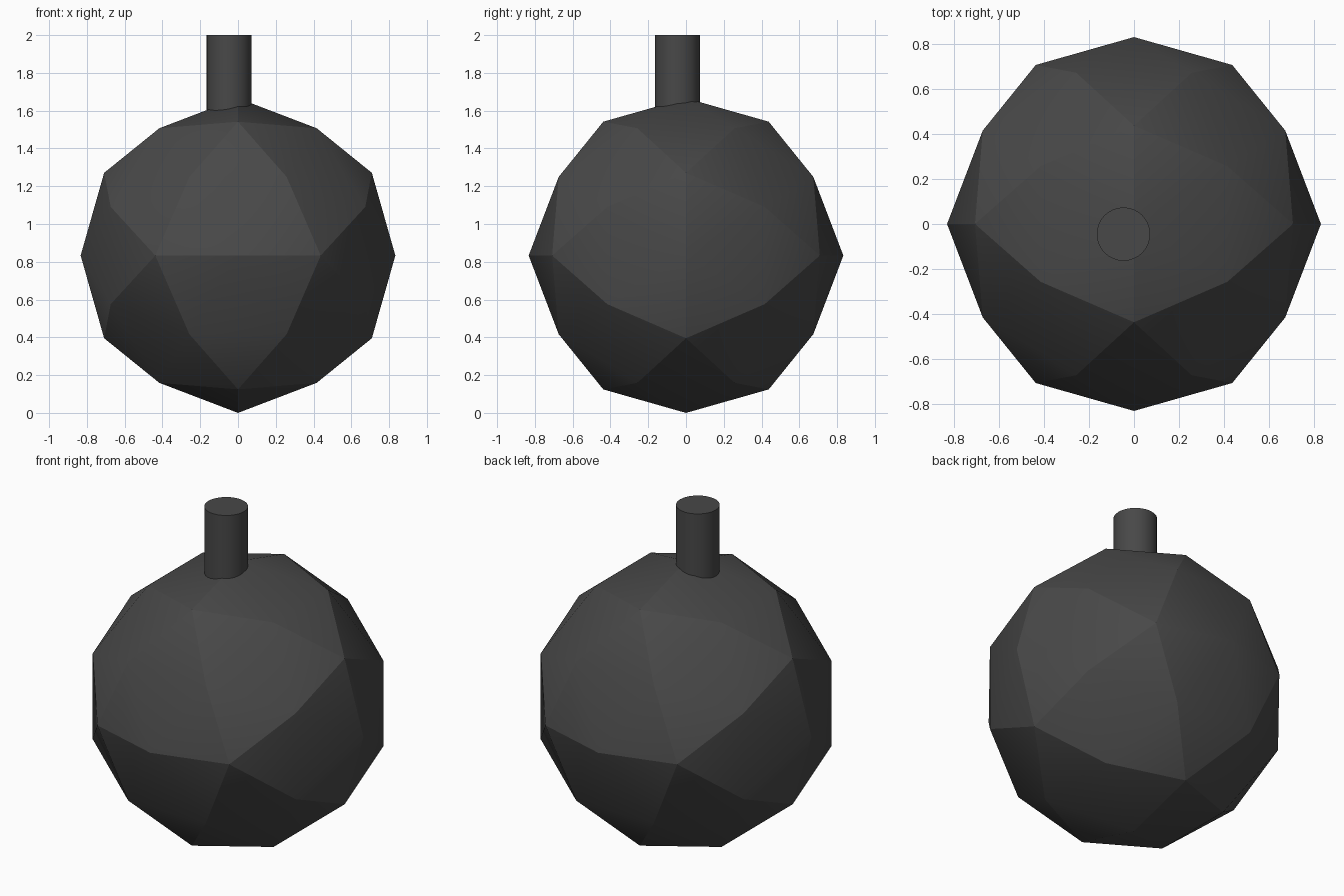
import bpy, bmesh, math
from mathutils import Vector

if "Cube" in bpy.data.objects:
    bpy.data.objects.remove(bpy.data.objects["Cube"])

R = 0.833

# Dark shared material
mat = bpy.data.materials.new("dark_shell")
mat.diffuse_color = (0.065, 0.065, 0.065, 1)
mat.use_nodes = True
mat.node_tree.nodes["Principled BSDF"].inputs["Base Color"].default_value = mat.diffuse_color


def finish(obj, angle):
    obj.data.materials.append(mat)
    bpy.ops.object.select_all(action='DESELECT')
    obj.select_set(True)
    bpy.context.view_layer.objects.active = obj
    bpy.ops.object.shade_smooth_by_angle(angle=math.radians(angle))


# Faceted ball: icosahedron with mirror planes on the axes, split once
phi = (1 + math.sqrt(5)) / 2
bm = bmesh.new()
for a in (-1, 1):
    for b in (-phi, phi):
        for co in ((0, a, b), (a, b, 0), (b, 0, a)):
            bm.verts.new(co)
bmesh.ops.convex_hull(bm, input=bm.verts[:])
bmesh.ops.subdivide_edges(bm, edges=bm.edges[:], cuts=1, use_grid_fill=True)
for v in bm.verts:
    v.co = v.co.normalized() * R + Vector((0, 0, R))
bmesh.ops.recalc_face_normals(bm, faces=bm.faces[:])
mesh = bpy.data.meshes.new("faceted_ball")
bm.to_mesh(mesh)
bm.free()
ball = bpy.data.objects.new("faceted_ball", mesh)
bpy.context.collection.objects.link(ball)
finish(ball, 20)

# Off-centre neck on top
bottom, top = 1.5, 2.0
bpy.ops.mesh.primitive_cylinder_add(vertices=32, radius=0.119, depth=top - bottom,
                                    location=(-0.047, -0.045, (top + bottom) / 2))
neck = bpy.context.object
neck.name = "neck"
finish(neck, 30)
